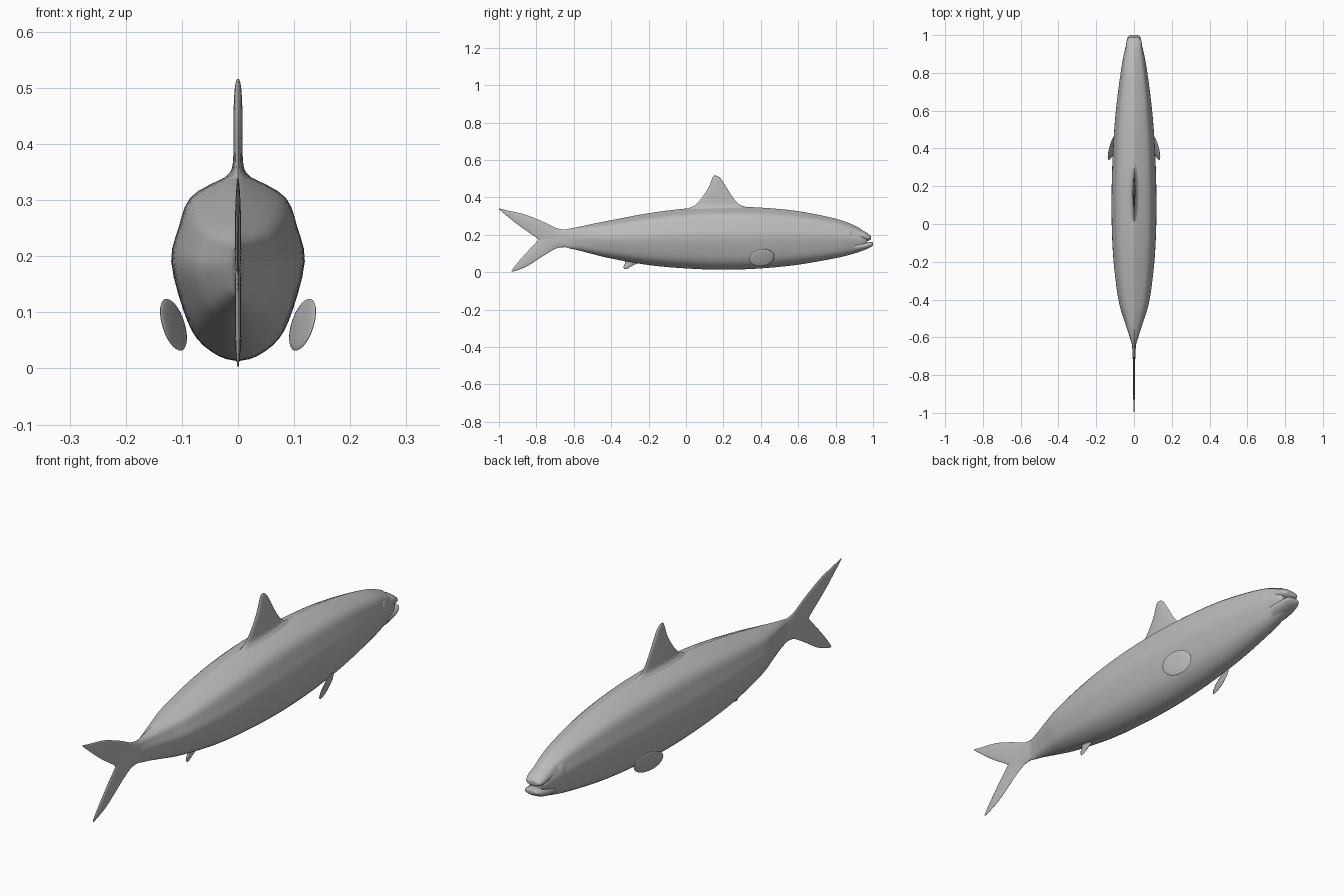
import bpy, bmesh, math
from mathutils import Vector, Matrix

grey = bpy.data.materials.new("grey skin")
grey.diffuse_color = (0.5, 0.5, 0.5, 1)


def smooth_rows(rows, n):
    """Catmull-Rom interpolation through rows of numbers."""
    out = []
    for i in range(len(rows) - 1):
        p = [Vector(rows[min(max(k, 0), len(rows) - 1)]) for k in range(i - 1, i + 3)]
        for s in range(n):
            t = s / n
            out.append(0.5 * (2 * p[1] + (p[2] - p[0]) * t
                              + (2 * p[0] - 5 * p[1] + 4 * p[2] - p[3]) * t * t
                              + (3 * p[1] - p[0] - 3 * p[2] + p[3]) * t ** 3))
    return out + [Vector(rows[-1])]


def finish(name, bm):
    bmesh.ops.recalc_face_normals(bm, faces=bm.faces[:])
    me = bpy.data.meshes.new(name)
    bm.to_mesh(me)
    bm.free()
    me.materials.append(grey)
    ob = bpy.data.objects.new(name, me)
    bpy.context.collection.objects.link(ob)
    bpy.ops.object.select_all(action='DESELECT')
    ob.select_set(True)
    bpy.context.view_layer.objects.active = ob
    bpy.ops.object.shade_smooth_by_angle(angle=math.radians(50))
    return ob


def loft(name, rings):
    bm = bmesh.new()
    vr = [[bm.verts.new(p) for p in r] for r in rings]
    n = len(vr[0])
    for a, b in zip(vr, vr[1:]):
        for i in range(n):
            j = (i + 1) % n
            bm.faces.new((a[i], a[j], b[j], b[i]))
    bm.faces.new(vr[0])
    bm.faces.new(vr[-1])
    return finish(name, bm)


def hull(name, section, stations):
    """Sweep a unit section along y; stations are (y, bottom, top, half width)."""
    loft(name, [[(x * w, y, b + z * (t - b)) for x, z in section]
                for y, b, t, w in smooth_rows(stations, 5)])


def fin(name, stations):
    """Lens sections in the x = 0 plane; stations are (lead y, z, trail y, z, half thickness)."""
    rings = []
    for y1, z1, y2, z2, w in smooth_rows(stations, 5):
        ring = []
        for k in range(20):
            a = 2 * math.pi * k / 20
            f = 0.5 + 0.5 * math.cos(a)
            ring.append((w * math.sin(a), y2 + (y1 - y2) * f, z2 + (z1 - z2) * f))
        rings.append(ring)
    loft(name, rings)


# Body: half section mirrored into a closed ring
half = smooth_rows([(0, 0), (0.28, 0.025), (0.61, 0.115), (0.82, 0.27), (1, 0.53),
                    (0.89, 0.71), (0.72, 0.865), (0.3, 0.955), (0, 1)], 3)
section = [(v.x, v.y) for v in half] + [(-v.x, v.y) for v in half[-2:0:-1]]
hull("body", section, [
    (-0.67, 0.145, 0.22, 0.005), (-0.63, 0.129, 0.231, 0.013), (-0.58, 0.118, 0.241, 0.029),
    (-0.5, 0.097, 0.258, 0.055), (-0.4, 0.073, 0.278, 0.083), (-0.2, 0.038, 0.315, 0.108),
    (0, 0.02, 0.34, 0.118), (0.2, 0.013, 0.35, 0.118), (0.4, 0.02, 0.345, 0.111),
    (0.6, 0.04, 0.326, 0.096), (0.8, 0.075, 0.286, 0.071), (0.9, 0.1, 0.25, 0.053),
    (0.945, 0.116, 0.222, 0.042), (0.967, 0.135, 0.198, 0.03)])

# Lips
oval = [(math.cos(2 * math.pi * k / 24), 0.5 + 0.5 * math.sin(2 * math.pi * k / 24))
        for k in range(24)]
hull("upper_lip", oval, [(0.9, 0.168, 0.238, 0.046), (0.95, 0.166, 0.22, 0.042),
                         (0.975, 0.168, 0.204, 0.036), (0.987, 0.174, 0.194, 0.027),
                         (0.989, 0.181, 0.187, 0.015)])
hull("lower_lip", oval, [(0.9, 0.105, 0.165, 0.045), (0.95, 0.117, 0.162, 0.042),
                         (0.985, 0.132, 0.162, 0.035), (0.998, 0.143, 0.16, 0.025),
                         (1.0, 0.149, 0.156, 0.014)])

# Dorsal, tail and belly fins
fin("dorsal_fin", [
    (0.36, 0.325, -0.03, 0.32, 0.045), (0.325, 0.347, 0.01, 0.34, 0.02),
    (0.285, 0.362, 0.05, 0.36, 0.01), (0.25, 0.4, 0.09, 0.405, 0.008),
    (0.215, 0.455, 0.122, 0.455, 0.008), (0.188, 0.497, 0.138, 0.497, 0.006),
    (0.17, 0.513, 0.146, 0.513, 0.003), (0.16, 0.516, 0.152, 0.516, 0.001)])
fin("upper_tail_lobe", [
    (-0.6, 0.228, -0.62, 0.14, 0.012), (-0.68, 0.232, -0.765, 0.165, 0.006),
    (-0.76, 0.268, -0.81, 0.192, 0.005), (-0.86, 0.308, -0.89, 0.247, 0.005),
    (-0.96, 0.331, -0.965, 0.307, 0.003), (-1, 0.341, -0.999, 0.336, 0.001)])
fin("lower_tail_lobe", [
    (-0.6, 0.13, -0.62, 0.21, 0.012), (-0.68, 0.131, -0.765, 0.185, 0.006),
    (-0.75, 0.095, -0.805, 0.155, 0.005), (-0.84, 0.037, -0.872, 0.083, 0.005),
    (-0.9, 0.011, -0.917, 0.03, 0.003), (-0.93, 0.002, -0.934, 0.006, 0.001)])
fin("belly_fin", [
    (-0.22, 0.06, -0.34, 0.075, 0.012), (-0.265, 0.045, -0.325, 0.052, 0.006),
    (-0.295, 0.03, -0.332, 0.037, 0.005), (-0.31, 0.02, -0.333, 0.023, 0.002),
    (-0.32, 0.016, -0.33, 0.017, 0.001)])


def disc(name, centre, u, v, thick):
    """Flattened ellipsoid spanned by half axes u and v."""
    u, v = Vector(u), Vector(v)
    n = u.cross(v).normalized() * thick
    m = Matrix((u, v, n)).transposed().to_4x4()
    m.translation = centre
    bm = bmesh.new()
    bmesh.ops.create_uvsphere(bm, u_segments=28, v_segments=12, radius=1, matrix=m)
    return finish(name, bm)


# Paired side fins and eyes
for side, s in (("right", 1), ("left", -1)):
    disc(side + "_side_fin", (s * 0.115, 0.405, 0.078),
         (s * -0.018, 0.067, 0.006), (s * 0.015, 0, 0.046), 0.006)
    disc(side + "_eye", (s * 0.05, 0.868, 0.212),
         (s * -0.004, 0.021, 0), (s * -0.007, 0, 0.022), 0.006)
